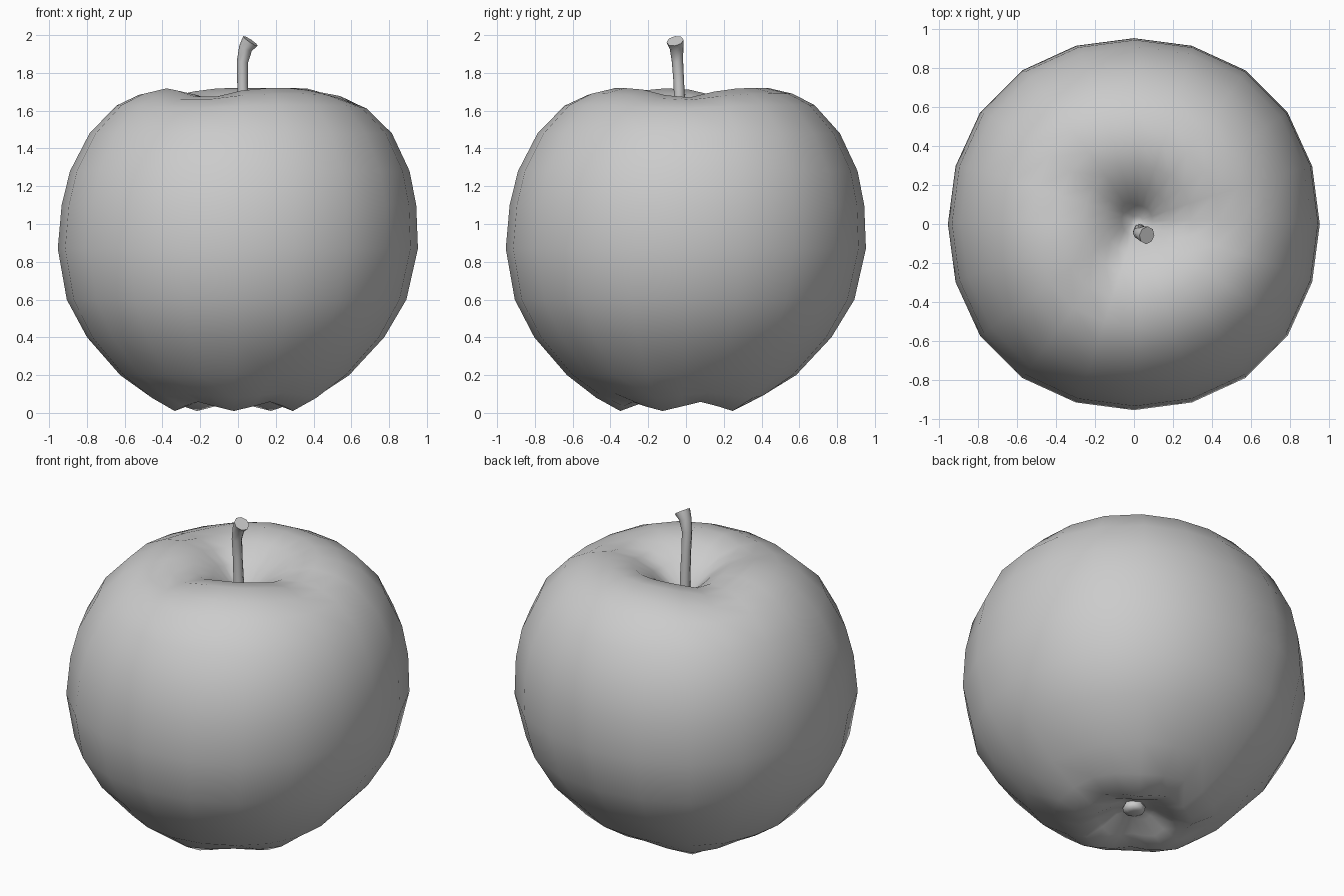
import bpy
import bmesh
import math
from mathutils import Vector

cube = bpy.data.objects.get("Cube")
if cube:
    bpy.data.objects.remove(cube, do_unlink=True)

# Single matte grey
grey = bpy.data.materials.new("plain_grey")
grey.use_nodes = True
COLOUR = (0.6, 0.6, 0.6, 1)
grey.diffuse_color = COLOUR
grey.node_tree.nodes["Principled BSDF"].inputs["Base Color"].default_value = COLOUR


def loft(name, rings, sharp_angle):
    """Skin a list of equal-sized point rings and cap both ends."""
    bm = bmesh.new()
    loops = [[bm.verts.new(p) for p in ring] for ring in rings]
    count = len(loops[0])
    for a, b in zip(loops, loops[1:]):
        for i in range(count):
            j = (i + 1) % count
            bm.faces.new((a[i], a[j], b[j], b[i]))
    bm.faces.new(loops[0])
    bm.faces.new(loops[-1])
    bmesh.ops.recalc_face_normals(bm, faces=bm.faces)
    mesh = bpy.data.meshes.new(name)
    bm.to_mesh(mesh)
    bm.free()
    mesh.materials.append(grey)
    obj = bpy.data.objects.new(name, mesh)
    bpy.context.collection.objects.link(obj)
    bpy.ops.object.select_all(action="DESELECT")
    obj.select_set(True)
    bpy.context.view_layer.objects.active = obj
    bpy.ops.object.shade_smooth_by_angle(angle=math.radians(sharp_angle))
    return obj


def angle_gap(a, b):
    return abs((a - b + math.pi) % (2 * math.pi) - math.pi)


# Fruit: a lathe profile with shoulder grooves and five lobes underneath
SEGMENTS = 20
PROFILE = [
    (0.03, 1.45), (0.08, 1.53), (0.17, 1.62), (0.28, 1.69), (0.42, 1.72),
    (0.55, 1.69), (0.67, 1.63), (0.81, 1.48), (0.91, 1.28), (0.95, 1.1),
    (0.965, 0.87), (0.91, 0.6), (0.8, 0.4), (0.62, 0.2), (0.46, 0.08),
    (0.33, 0.01), (0.22, 0.05), (0.12, 0.11), (0.03, 0.13),
]
GROOVES = [math.radians(d) for d in (-5, 150, -117)]


def fruit_point(r, z, t):
    if z > 1.2:
        weight = max(0, 1 - abs(r - 0.4) / 0.4)
        z -= 0.055 * weight * sum(math.exp(-(angle_gap(t, g) / 0.4) ** 2) for g in GROOVES)
    elif z < 0.7:
        valley = (1 - math.cos(5 * (t + math.pi / 2))) / 2
        z += 0.05 * valley * max(0, 1 - abs(r - 0.32) / 0.3)
        r *= 1 - 0.03 * valley * max(0, 1 - z / 0.6)
    # Slightly squarish girth and a small lean
    r *= 1 - 0.012 * math.cos(4 * t)
    lean = 0.025 * (z - 0.9)
    return (r * math.cos(t) + lean, r * math.sin(t) + lean, z)


loft("fruit", [[fruit_point(r, z, 2 * math.pi * i / SEGMENTS) for i in range(SEGMENTS)]
               for r, z in PROFILE], 180)


# Stem: bent tube flaring to a tilted tip
def tube_rings(path, sides):
    rings = []
    for k, (centre, radius) in enumerate(path):
        before = Vector(path[max(k - 1, 0)][0])
        after = Vector(path[min(k + 1, len(path) - 1)][0])
        axis = (after - before).normalized()
        u = Vector((0, 1, 0)).cross(axis).normalized()
        v = axis.cross(u)
        rings.append([Vector(centre) + radius * (u * math.cos(a) + v * math.sin(a))
                      for a in (2 * math.pi * i / sides for i in range(sides))])
    return rings


STEM = [
    ((0.03, -0.03, 1.4), 0.032), ((0.027, -0.032, 1.6), 0.03),
    ((0.024, -0.038, 1.75), 0.028), ((0.024, -0.045, 1.86), 0.03),
    ((0.04, -0.05, 1.93), 0.036), ((0.066, -0.058, 1.969), 0.046),
]
loft("stem", tube_rings(STEM, 8), 50)

# Blossom remnant in the hollow underneath
BLOSSOM = [((0, 0, 0.16), 0.04), ((0, 0, 0.11), 0.065),
           ((0, 0, 0.085), 0.06), ((0, 0, 0.075), 0.03)]
loft("blossom_end", tube_rings(BLOSSOM, 8), 60)
